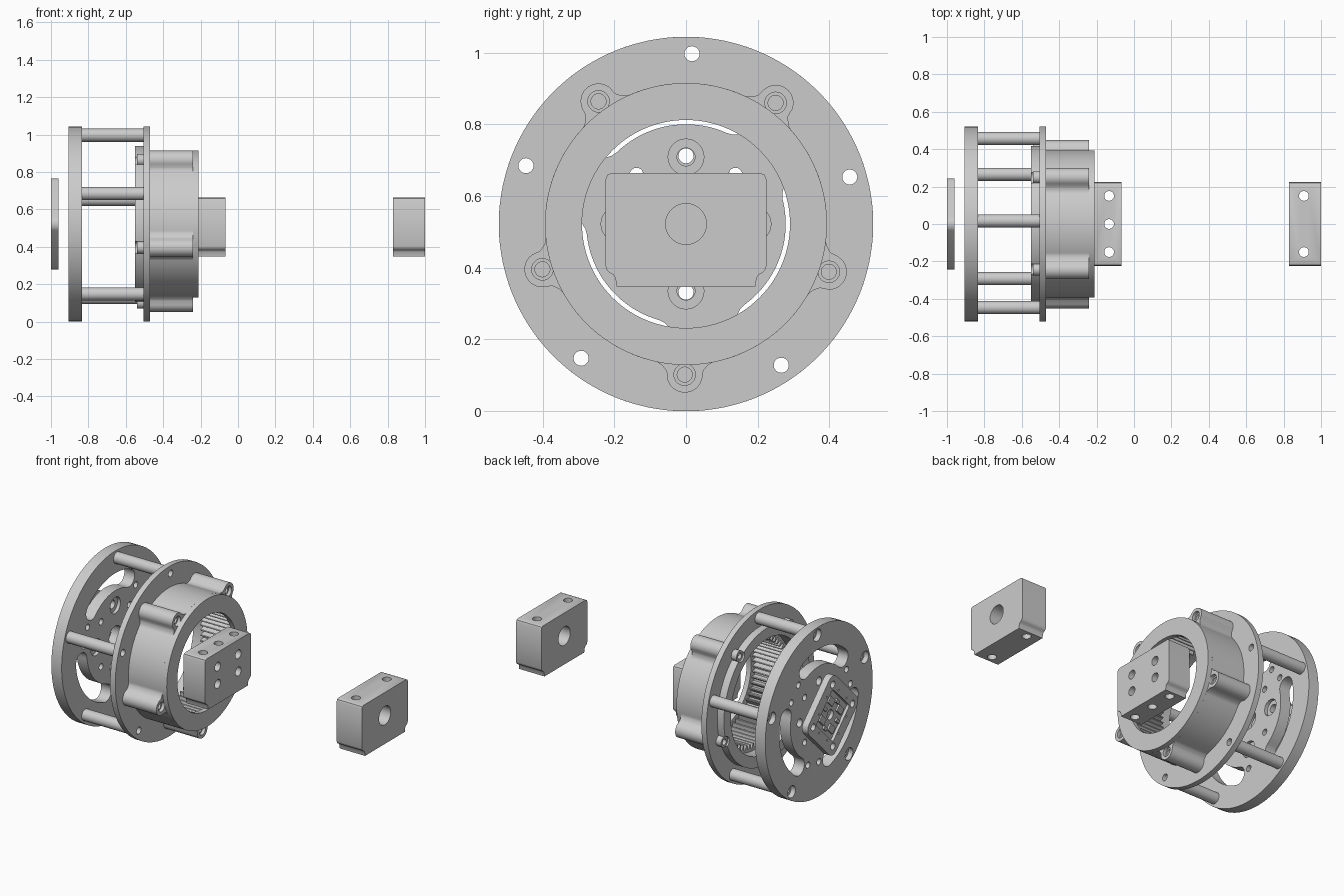
import bpy, bmesh
from math import sin, cos, pi, radians, sqrt, atan2, hypot

if "Cube" in bpy.data.objects:
    bpy.data.objects.remove(bpy.data.objects["Cube"])

C = 0.522   # height of the main axis, which runs along x


def finish(bm, name):
    bmesh.ops.recalc_face_normals(bm, faces=bm.faces)
    me = bpy.data.meshes.new(name)
    bm.to_mesh(me)
    bm.free()
    ob = bpy.data.objects.new(name, me)
    bpy.context.collection.objects.link(ob)
    return ob


def prisms(name, profiles, x0, x1):
    """Extrude one or more (y, z) outlines along x."""
    bm = bmesh.new()
    for pts in profiles:
        a = [bm.verts.new((x0, y, z + C)) for y, z in pts]
        b = [bm.verts.new((x1, y, z + C)) for y, z in pts]
        n = len(pts)
        bm.faces.new(a)
        bm.faces.new(b[::-1])
        for i in range(n):
            j = (i + 1) % n
            bm.faces.new((a[i], b[i], b[j], a[j]))
    return finish(bm, name)


def polar(r, deg):
    return (r * cos(radians(deg)), r * sin(radians(deg)))


def circle(c, r, n=28):
    return [(c[0] + r * cos(2 * pi * i / n), c[1] + r * sin(2 * pi * i / n)) for i in range(n)]


def rods(name, centres, r, x0, x1, n=28):
    return prisms(name, [circle(c, r, n) for c in centres], x0, x1)


def polar_ring(name, outer, inner, x0, x1, n=180):
    """Ring whose outer and inner radii are functions of the angle."""
    bm = bmesh.new()
    rows = []
    for i in range(n):
        t = 2 * pi * i / n
        rows.append([bm.verts.new((x, f(t) * cos(t), C + f(t) * sin(t)))
                     for f, x in ((outer, x0), (outer, x1), (inner, x1), (inner, x0))])
    for i in range(n):
        p, q = rows[i], rows[(i + 1) % n]
        for k in range(4):
            m = (k + 1) % 4
            bm.faces.new((p[k], p[m], q[m], q[k]))
    return finish(bm, name)


def const(r):
    return lambda t: r


def cut(ob, *cutters):
    bpy.context.view_layer.objects.active = ob
    for c in cutters:
        m = ob.modifiers.new("cut", 'BOOLEAN')
        m.operation, m.solver, m.object = 'DIFFERENCE', 'EXACT', c
        bpy.ops.object.modifier_apply(modifier=m.name)
        bpy.data.objects.remove(c)
    return ob


def slot(a0, a1, r0, r1, n=20):
    """Curved slot with round ends."""
    rm, h = (r0 + r1) / 2, (r1 - r0) / 2
    pts = [polar(r1, a0 + (a1 - a0) * i / n) for i in range(n + 1)]
    for i in range(1, 10):
        c, d = polar(rm, a1), polar(h, a1 + 18 * i)
        pts.append((c[0] + d[0], c[1] + d[1]))
    pts += [polar(r0, a1 + (a0 - a1) * i / n) for i in range(n + 1)]
    for i in range(1, 10):
        c, d = polar(rm, a0), polar(h, a0 + 180 + 18 * i)
        pts.append((c[0] + d[0], c[1] + d[1]))
    return pts


def diamond(half, r, n=8):
    """Rounded square standing on its corner."""
    pts = []
    for k in range(4):
        c = polar((half - r) * sqrt(2), 90 * k)
        for i in range(n + 1):
            d = polar(r, 90 * k - 45 + 90 * i / n)
            pts.append((c[0] + d[0], c[1] + d[1]))
    return pts


def z_holes(name, x, ys, r):
    """Vertical cutters for the blocks."""
    bm = bmesh.new()
    for y in ys:
        ret = bmesh.ops.create_cone(bm, cap_ends=True, segments=28, radius1=r, radius2=r, depth=0.6)
        bmesh.ops.translate(bm, verts=ret['verts'], vec=(x, y, C))
    return finish(bm, name)


RODS = [polar(0.475, 88 + 72 * k) for k in range(5)]
LOBE_ANGLES = [53.5 + 72 * k for k in range(5)]
LOBES = [polar(0.42, a) for a in LOBE_ANGLES]

# Rear mounting disc with slots and screw holes
disc = prisms("motor_disc", [circle((0, 0), 0.522, 96)], -0.905, -0.835)
bosses = [polar(0.187, 90 * k) for k in range(4)]
small = [polar(0.31, a + d) for a in (40, 160, 280) for d in (-10, 10)]
small += [polar(0.195, 45 + 90 * k) for k in range(4)]
cut(disc,
    prisms("c", [slot(a - 34, a + 34, 0.278, 0.385) for a in (-20, 100, 220)], -1, -0.7),
    rods("c", RODS, 0.021, -1, -0.7),
    rods("c", RODS, 0.037, -1, -0.875),
    rods("c", small, 0.019, -1, -0.7),
    rods("c", bosses, 0.05, -0.855, -0.7),
    rods("c", bosses, 0.025, -1, -0.7),
    rods("c", [(0, 0)], 0.06, -1, -0.7))

# Spacer tubes between disc and flange
cut(rods("spacers", RODS, 0.035, -0.836, -0.503), rods("c", RODS, 0.021, -1, -0.4))


# Gear housing: lobed wall with internal teeth
def lobed(t):
    d = min(abs((t - radians(a) + pi) % (2 * pi) - pi) for a in LOBE_ANGLES)
    if d < 0.118:
        return 0.42 * cos(d) + sqrt(0.05 ** 2 - (0.42 * sin(d)) ** 2)
    return 0.393 + 0.023 * (max(0, 0.21 - d) / 0.092) ** 2


def teeth(t):
    p = (t * 60 / (2 * pi)) % 1
    s = min(1, max(0, (abs(p - 0.5) - 0.1) / 0.25))
    return 0.304 + 0.032 * s


housing = polar_ring("gear_housing", lobed, teeth, -0.47, -0.24, 480)
cut(housing, rods("c", LOBES, 0.021, -0.7, -0.1), rods("c", LOBES, 0.03, -0.26, -0.1))
polar_ring("housing_lip", const(0.393), const(0.29), -0.2405, -0.21, 120)

# Flange and rear collar
flange = polar_ring("flange", const(0.522), const(0.35), -0.505, -0.47, 120)
cut(flange, rods("c", RODS, 0.021, -0.7, -0.3), rods("c", LOBES, 0.021, -0.7, -0.3))
collar = polar_ring("rear_collar", const(0.417), const(0.35), -0.55, -0.504, 120)
cut(collar, rods("c", LOBES, 0.034, -0.6, -0.4))
rods_ob = rods("collar_screws", LOBES, 0.032, -0.54, -0.504)
cut(rods_ob, rods("c", LOBES, 0.018, -0.6, -0.52))

# Small rear board: recessed diamond plate with parts in the recess
board = prisms("control_board", [diamond(0.187, 0.05)], -1.0, -0.96)
corners = [polar(0.19, 90 * k) for k in range(4)]
pins = [polar(0.145, 45 + 90 * k + d) for k in range(4) for d in (-22, 22)]
cut(board,
    prisms("c", [diamond(0.115, 0.015)], -1.1, -0.982),
    rods("c", corners, 0.021, -1.1, -0.9),
    rods("c", pins, 0.006, -1.1, -0.9, 12),
    rods("c", [(0, 0)], 0.03, -1.1, -0.9))


def chip(r, deg, a, b):
    """Small rectangle turned with the board."""
    y, z = polar(r, deg)
    out = []
    for u, v in ((-a, -b), (a, -b), (a, b), (-a, b)):
        q = polar(hypot(u, v), 45 + deg * 2 % 90 + degrees_of(u, v))
        out.append((y + q[0], z + q[1]))
    return out


def degrees_of(u, v):
    return atan2(v, u) * 180 / pi


prisms("board_chips", [chip(0.085, 90 * k, 0.03, 0.02) for k in range(4)]
       + [chip(0.085, 45 + 90 * k, 0.018, 0.01) for k in range(4)], -0.993, -0.98)


# Output blocks: rounded top, stepped lower corners
def block(name, x0, x1):
    half = [(0.193, -0.175), (0.197, -0.15), (0.203, -0.141), (0.213, -0.136),
            (0.22, -0.129), (0.224, -0.118), (0.224, 0.125), (0.219, 0.137), (0.208, 0.142)]
    return prisms(name, [half + [(-y, z) for y, z in half[::-1]]], x0, x1)


near = block("output_block", -0.215, -0.068)
cut(near,
    z_holes("c", -0.133, (-0.15, 0, 0.15), 0.026),
    rods("c", [(y, z) for y in (-0.1, 0.1) for z in (-0.053, 0.053)], 0.027, -0.11, 0.1),
    rods("c", [(y, z) for y in (-0.1, 0.1) for z in (-0.053, 0.053)], 0.018, -0.4, 0.0))
far = block("end_block", 0.828, 1.0)
cut(far, z_holes("c", 0.908, (-0.15, 0.15), 0.026), rods("c", [(0, 0)], 0.057, 0.5, 1.3, 40))

# Smooth shading with sharp edges
for ob in bpy.data.objects:
    ob.select_set(True)
bpy.context.view_layer.objects.active = disc
bpy.ops.object.shade_smooth_by_angle(angle=radians(30))
